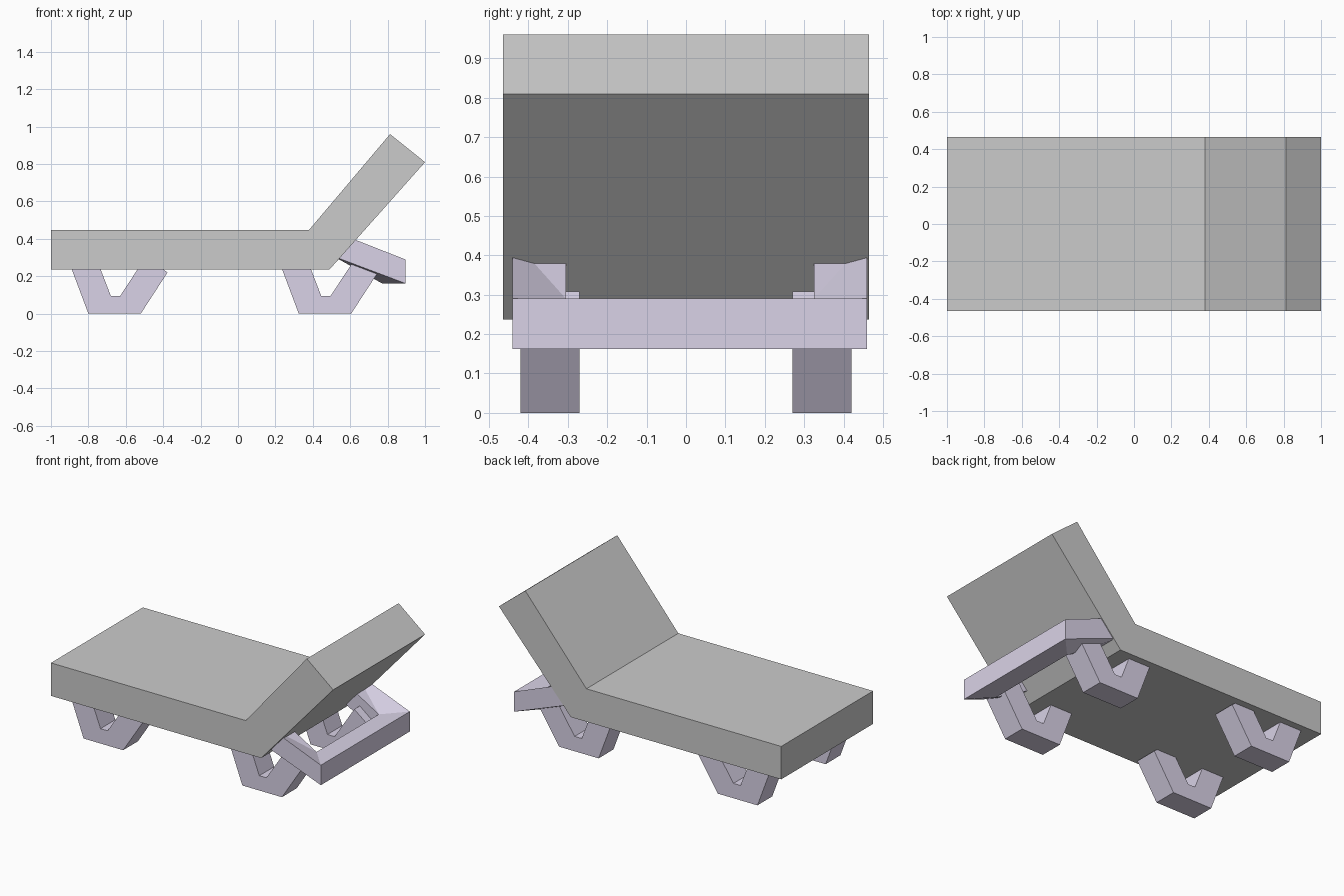
import bpy, bmesh

if "Cube" in bpy.data.objects:
    bpy.data.objects.remove(bpy.data.objects["Cube"])

frame_mat = bpy.data.materials.new("frame_mauve")
frame_mat.diffuse_color = (0.70, 0.65, 0.80, 1)
frame_mat.use_nodes = True
frame_mat.node_tree.nodes["Principled BSDF"].inputs["Base Color"].default_value = frame_mat.diffuse_color


def make_object(name, bm, mat=None):
    bmesh.ops.recalc_face_normals(bm, faces=bm.faces)
    mesh = bpy.data.meshes.new(name)
    bm.to_mesh(mesh)
    bm.free()
    if mat:
        mesh.materials.append(mat)
    ob = bpy.data.objects.new(name, mesh)
    bpy.context.collection.objects.link(ob)
    return ob


def extrude_profile(name, profile, y0, y1, mat=None):
    """Extrude an xz outline along y."""
    bm = bmesh.new()
    face = bm.faces.new([bm.verts.new((x, y0, z)) for x, z in profile])
    ext = bmesh.ops.extrude_face_region(bm, geom=[face])
    verts = [v for v in ext["geom"] if isinstance(v, bmesh.types.BMVert)]
    bmesh.ops.translate(bm, verts=verts, vec=(0, y1 - y0, 0))
    return make_object(name, bm, mat)


# Cushion: flat seat with a raised backrest
extrude_profile("cushion", [(-1, 0.237), (0.49, 0.237), (1, 0.81),
                            (0.813, 0.96), (0.38, 0.448), (-1, 0.448)],
                -0.465, 0.465)

# Legs: four open U brackets whose ends sink into the cushion
LEG = [(-0.905, 0.28), (-0.80, 0), (-0.52, 0), (-0.377, 0.22),
       (-0.49, 0.308), (-0.63, 0.095), (-0.68, 0.095), (-0.755, 0.29)]
for part, dx in (("foot_end_leg", 0), ("head_end_leg", 1.125)):
    for side, y0 in (("front", -0.42), ("back", 0.27)):
        extrude_profile(f"{part}_{side}", [(x + dx, z) for x, z in LEG],
                        y0, y0 + 0.15, frame_mat)

# Push bar: U-shaped handle sloping out from under the backrest
Y_MID, Y_OUT, Y_IN = 0.01, 0.45, 0.315
X_END, X_OUT, X_IN = 0.51, 0.895, 0.77
bm = bmesh.new()
sections = []
for x_out, x_in, low, high, s in ((X_END, X_END, 0.307, 0.441, -1),
                                  (X_OUT, X_IN, 0.162, 0.290, -1),
                                  (X_OUT, X_IN, 0.162, 0.290, 1),
                                  (X_END, X_END, 0.307, 0.441, 1)):
    sections.append([bm.verts.new((x, Y_MID + s * y, z)) for x, y, z in (
        (x_out, Y_OUT, high), (x_in, Y_IN, high),
        (x_in, Y_IN, low), (x_out, Y_OUT, low))])
for n, (a, b) in enumerate(zip(sections, sections[1:])):
    for i in range(4):
        j = (i + 1) % 4
        if n != 1 and i in (0, 2):
            # twisted arm faces fold from the end's outer to the inner corner
            end, corner = (a, b) if n == 0 else (b, a)
            o, k = (i, j) if i == 0 else (j, i)
            bm.faces.new((corner[o], corner[k], end[o]))
            bm.faces.new((corner[k], end[k], end[o]))
        else:
            bm.faces.new((a[i], a[j], b[j], b[i]))
bm.faces.new(sections[0])
bm.faces.new(sections[-1])
make_object("push_bar", bm, frame_mat)
